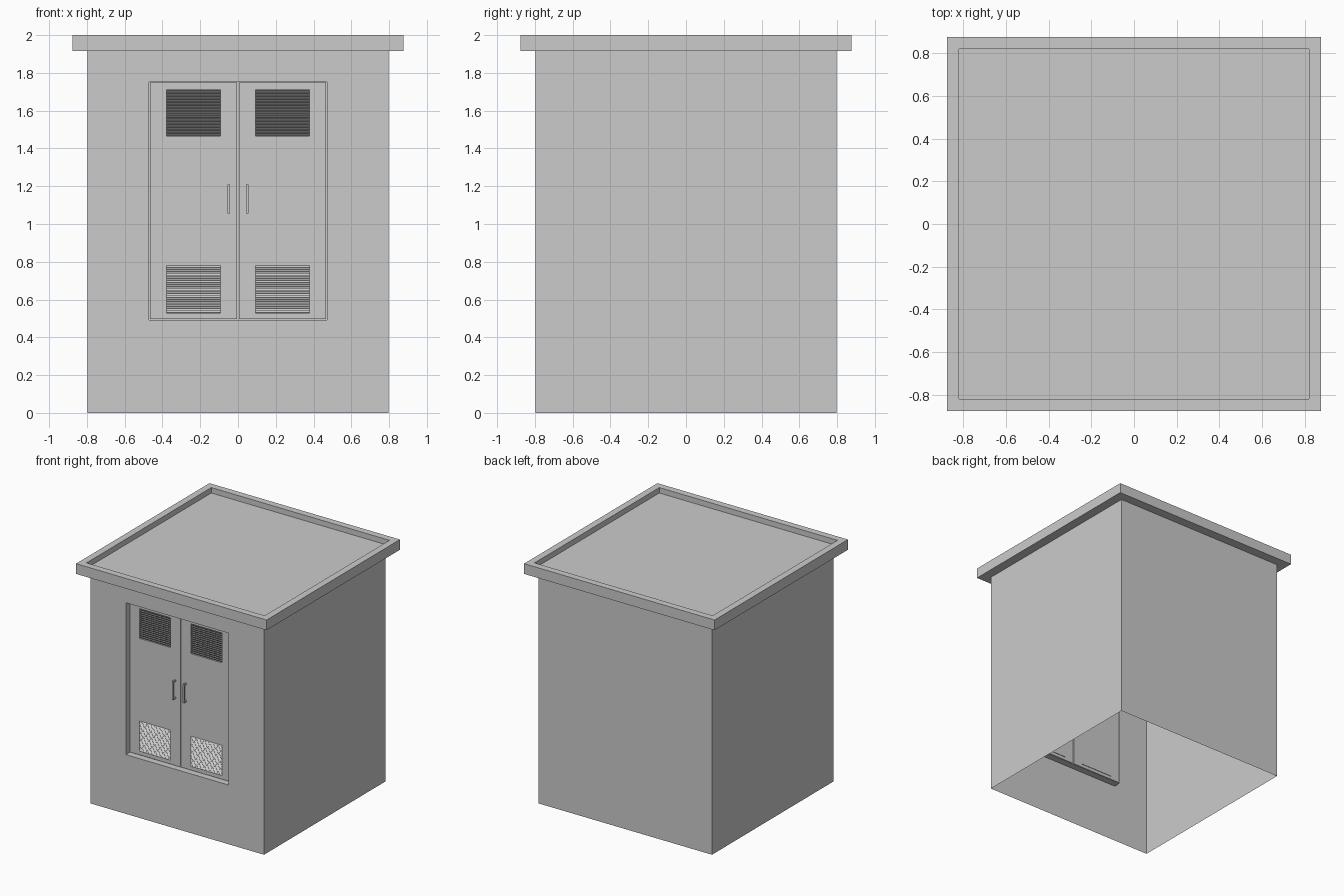
import bpy, bmesh, math
from mathutils import Matrix

if "Cube" in bpy.data.objects:
    bpy.data.objects.remove(bpy.data.objects["Cube"])


def finish(name, bm):
    me = bpy.data.meshes.new(name)
    bm.to_mesh(me)
    bm.free()
    ob = bpy.data.objects.new(name, me)
    bpy.context.collection.objects.link(ob)
    return ob


def box(name, x, y, z):
    bm = bmesh.new()
    bmesh.ops.create_cube(bm, size=1)
    for v in bm.verts:
        v.co = [a[0] + (c + 0.5) * (a[1] - a[0]) for a, c in zip((x, y, z), v.co)]
    return finish(name, bm)


def panel(xs, zs, holes, y):
    """Front-facing sheet on a grid of cuts, leaving out the hole cells."""
    bm = bmesh.new()
    vs = [[bm.verts.new((x, y, z)) for z in zs] for x in xs]
    for i in range(len(xs) - 1):
        for k in range(len(zs) - 1):
            if (i, k) not in holes:
                bm.faces.new((vs[i][k], vs[i + 1][k], vs[i + 1][k + 1], vs[i][k + 1]))
    return bm


# Walls: hollow sheet shell, open underneath
W, TOP = 0.797, 1.917
bm = bmesh.new()
bmesh.ops.create_cube(bm, size=1)
for v in bm.verts:
    v.co = (v.co.x * 2 * W, v.co.y * 2 * W, (v.co.z + 0.5) * TOP)
bm.normal_update()
skip = [f for f in bm.faces if abs(f.normal.z) > 0.5 or f.normal.y < -0.5]
bmesh.ops.delete(bm, geom=skip, context='FACES')
finish("side_walls", bm)

# Front wall with doorway reveal turned inward
DEPTH = 0.055
bm = panel((-W, -0.472, 0.472, W), (0, 0.492, 1.753, TOP), {(1, 1)}, -W)
rim = [e for e in bm.edges if e.is_boundary
       and all(abs(v.co.x) < 0.5 and 0.4 < v.co.z < 1.8 for v in e.verts)]
new = bmesh.ops.extrude_edge_only(bm, edges=rim)["geom"]
bmesh.ops.translate(bm, vec=(0, DEPTH, 0),
                    verts=[g for g in new if isinstance(g, bmesh.types.BMVert)])
finish("front_wall", bm)

# Roof slab with sunken tray on top
R = 0.875
roof = box("roof", (-R, R), (-R, R), (1.915, 2.0))
bm = bmesh.new()
bm.from_mesh(roof.data)
bm.normal_update()
top = [f for f in bm.faces if f.normal.z > 0.5]
bmesh.ops.inset_region(bm, faces=top, thickness=0.08)
tray = bmesh.ops.extrude_face_region(bm, geom=top)["geom"]
bmesh.ops.delete(bm, geom=top, context='FACES_ONLY')
bmesh.ops.translate(bm, vec=(0, 0, -0.045),
                    verts=[g for g in tray if isinstance(g, bmesh.types.BMVert)])
bmesh.ops.recalc_face_normals(bm, faces=bm.faces)
bm.to_mesh(roof.data)
bm.free()

# Doors, vents and handles
YD = -W + 0.045
VX = (0.0925, 0.3775)
VENTS = {"lower": (0.53, 0.78, 22, 1), "upper": (1.465, 1.712, 15, -1)}
for side, s in (("left", -1), ("right", 1)):
    xs = sorted(s * x for x in (0.004, *VX, 0.467))
    bm = panel(xs, (0.498, 0.53, 0.78, 1.465, 1.712, 1.748), {(1, 1), (1, 3)}, YD)
    door = finish(side + "_door", bm)
    mod = door.modifiers.new("thickness", 'SOLIDIFY')
    mod.thickness = 0.012
    mod.offset = -1

    x0, x1 = xs[1], xs[2]
    for level, (z0, z1, n, tilt) in VENTS.items():
        # Backing plate behind the slats
        box(f"{side}_{level}_vent_back", (x0 - 0.006, x1 + 0.006),
            (YD + 0.012, YD + 0.016), (z0 - 0.006, z1 + 0.006))
        # Tilted slats repeated up the opening
        pitch = (z1 - z0) / n
        slat = box(f"{side}_{level}_vent_slats", (x0, x1),
                   (-pitch * 0.6, pitch * 0.6), (-0.001, 0.001))
        slat.data.transform(Matrix.Translation((0, YD + 0.003, z0 + pitch / 2))
                            @ Matrix.Rotation(math.radians(42 * tilt), 4, 'X')) 
        arr = slat.modifiers.new("repeat", 'ARRAY')
        arr.count = n
        arr.use_relative_offset = False
        arr.use_constant_offset = True
        arr.constant_offset_displace = (0, 0, pitch)

    # Pull handle: upright bar on two posts
    hx = s * 0.049
    bx = (hx - 0.006, hx + 0.006)
    box(side + "_handle_bar", bx, (YD - 0.035, YD - 0.025), (1.055, 1.21))
    for tag, z in (("bottom", 1.055), ("top", 1.198)):
        box(f"{side}_handle_{tag}_post", bx, (YD - 0.025, YD), (z, z + 0.012))
